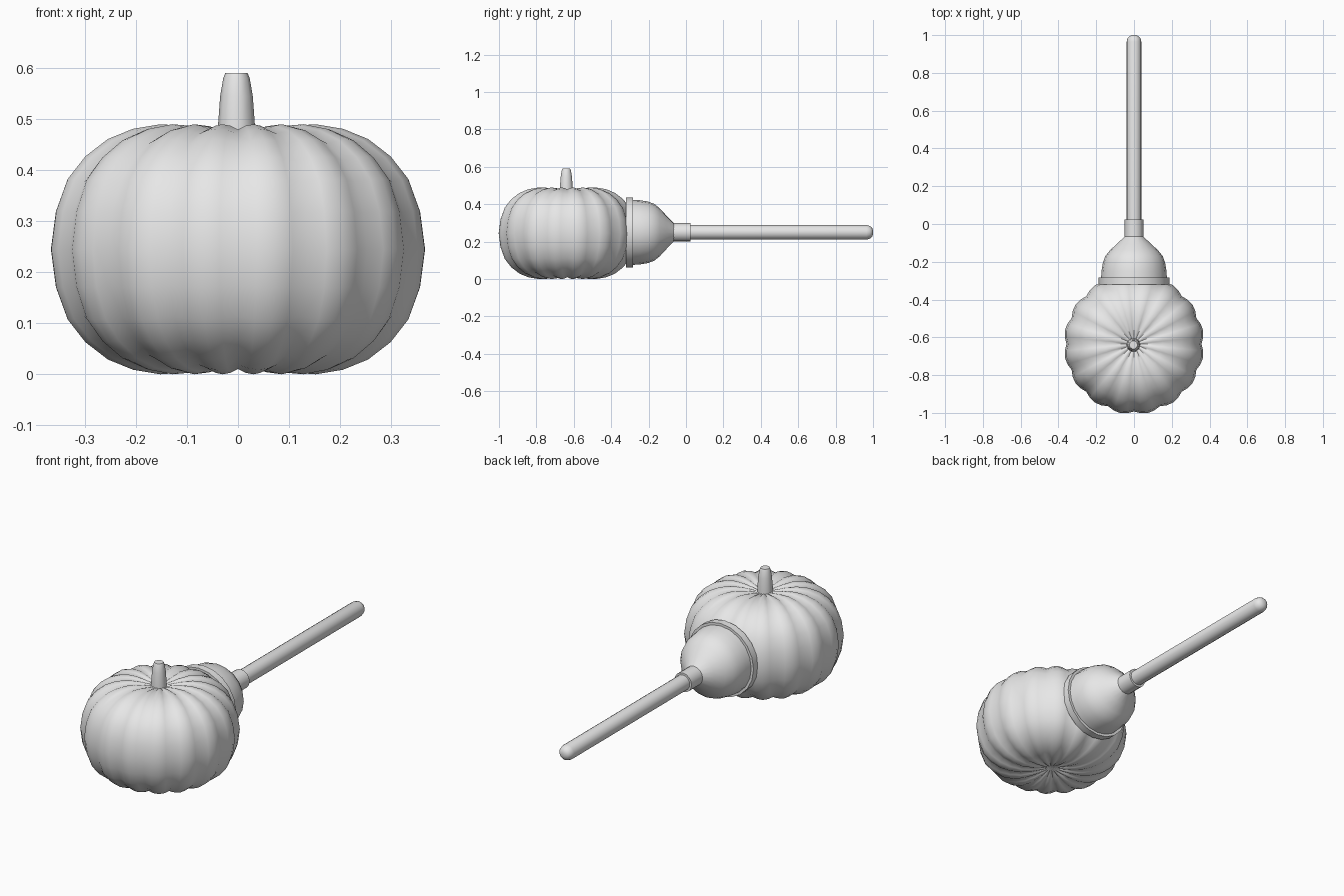
import bpy, bmesh, math
from mathutils import Matrix, Vector

cube = bpy.data.objects.get("Cube")
if cube:
    bpy.data.objects.remove(cube, do_unlink=True)

grey = bpy.data.materials.new("light_grey")
grey.use_nodes = True
grey.diffuse_color = (0.8, 0.8, 0.8, 1)
grey.node_tree.nodes["Principled BSDF"].inputs["Base Color"].default_value = (0.8, 0.8, 0.8, 1)


def lathe(name, profile, sides, place, smooth=35, shape=None):
    """Turn (radius, height) points around z, reshape if asked, then place."""
    bm = bmesh.new()
    rings = []
    for r, h in profile:
        ring = []
        for i in range(sides):
            a = math.tau * i / sides
            co = Vector((r * math.cos(a), r * math.sin(a), h))
            ring.append(bm.verts.new(shape(co, a, r) if shape else co))
        rings.append(ring)
    for low, high in zip(rings, rings[1:]):
        for i in range(sides):
            j = (i + 1) % sides
            bm.faces.new((low[i], low[j], high[j], high[i]))
    bm.faces.new(rings[0][::-1])
    bm.faces.new(rings[-1])
    bm.transform(place)
    bm.normal_update()
    mesh = bpy.data.meshes.new(name)
    bm.to_mesh(mesh)
    bm.free()
    mesh.materials.append(grey)
    obj = bpy.data.objects.new(name, mesh)
    bpy.context.collection.objects.link(obj)
    bpy.ops.object.select_all(action='DESELECT')
    obj.select_set(True)
    bpy.context.view_layer.objects.active = obj
    bpy.ops.object.shade_smooth_by_angle(angle=math.radians(smooth))
    return obj


# Pumpkin: sixteen lobes, grooves pulled toward the middle
MID = 0.245
LOBES = 16


def groove(co, angle, radius):
    depth = 0.042 * min(1, radius / 0.1)
    k = 1 - depth * (1 - abs(math.sin(angle * LOBES / 2)))
    return Vector((co.x * k, co.y * k, MID + (co.z - MID) * k))


half = [(0.005, 0.215), (0.05, 0.23), (0.1, 0.241), (0.155, 0.245), (0.21, 0.236),
        (0.26, 0.216), (0.305, 0.182), (0.34, 0.138), (0.363, 0.075)]
body = ([(r, MID - h) for r, h in half] + [(0.373, MID)]
        + [(r, MID + h) for r, h in reversed(half)])
lathe("pumpkin_body", body, LOBES * 4, Matrix.Translation((0, -0.635, 0)), 60, groove)

# Stem
lathe("pumpkin_stem", [(0.037, 0.45), (0.036, 0.49), (0.032, 0.545), (0.026, 0.58), (0.022, 0.59)],
      10, Matrix.Translation((-0.003, -0.64, 0)), 40)

# Plunger parts are turned around an axis pointing to the back
back = Matrix.Translation((0, 0, 0.25)) @ Matrix.Rotation(-math.pi / 2, 4, 'X')
lathe("cup_rim", [(0.187, -0.32), (0.187, -0.283)], 20, back)
lathe("cup_bell", [(0.175, -0.3), (0.172, -0.25), (0.165, -0.205), (0.152, -0.17),
                   (0.128, -0.14), (0.09, -0.105), (0.048, -0.065)], 20, back)
lathe("handle_collar", [(0.049, -0.075), (0.049, 0.025)], 16, back)
lathe("handle", [(0.039, 0.0), (0.039, 0.965), (0.034, 0.983), (0.024, 0.995), (0.01, 1.0)],
      16, back, 45)
